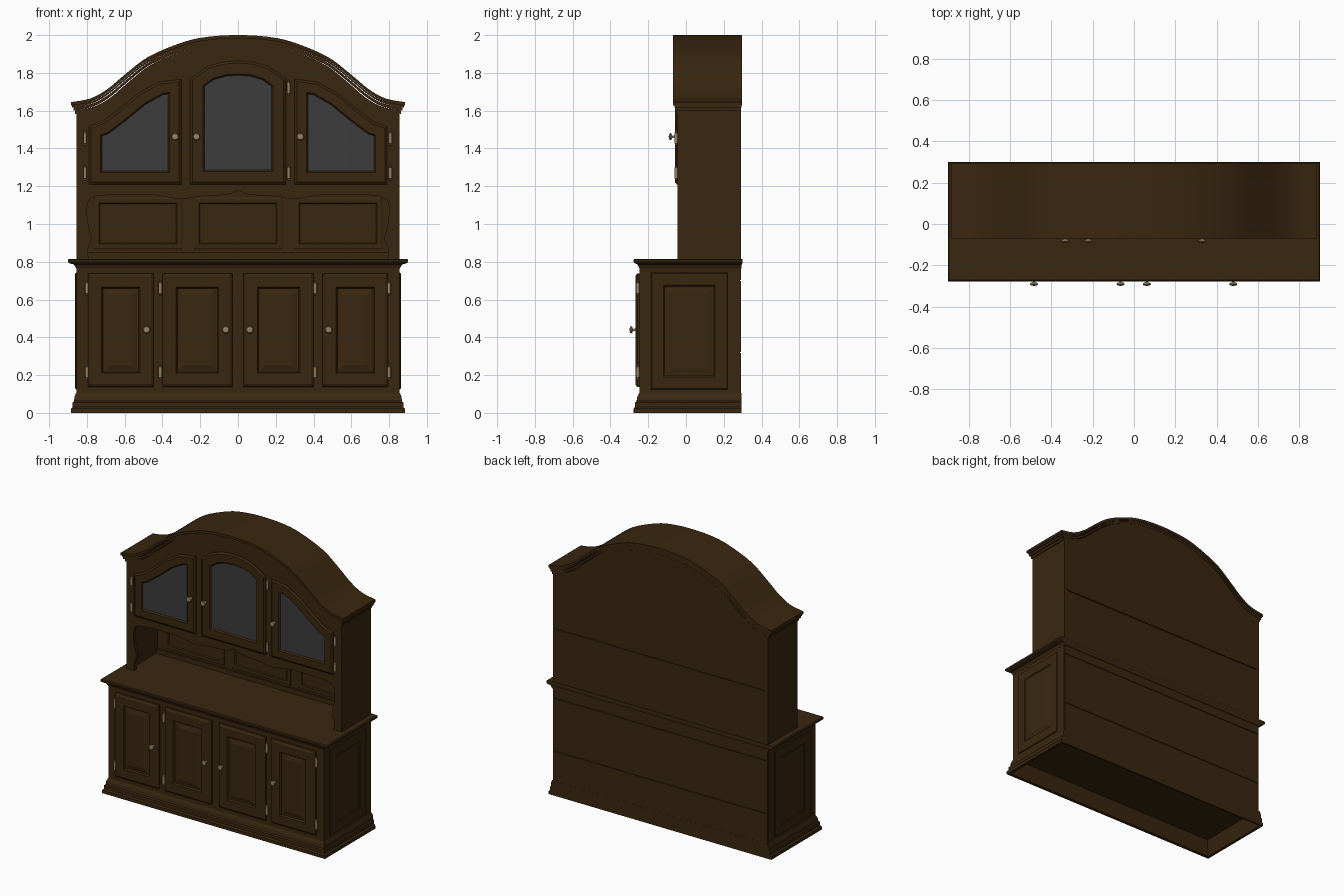
import bpy, bmesh, math
from mathutils import Vector

if "Cube" in bpy.data.objects:
    bpy.data.objects.remove(bpy.data.objects["Cube"])


def material(name, colour, rough):
    m = bpy.data.materials.new(name)
    m.use_nodes = True
    m.diffuse_color = (*colour, 1)
    bsdf = m.node_tree.nodes["Principled BSDF"]
    bsdf.inputs["Base Color"].default_value = (*colour, 1)
    bsdf.inputs["Roughness"].default_value = rough
    return m


WOOD = material("dark wood", (0.042, 0.020, 0.005), 0.6)
GLASS = material("grey glass", (0.045, 0.045, 0.045), 0.4)
BRASS = material("aged brass", (0.32, 0.23, 0.13), 0.5)
rounded = []


def finish(bm, name, mats, smooth_it=False):
    bm.normal_update()
    mesh = bpy.data.meshes.new(name)
    bm.to_mesh(mesh)
    bm.free()
    for m in mats:
        mesh.materials.append(m)
    ob = bpy.data.objects.new(name, mesh)
    bpy.context.collection.objects.link(ob)
    if smooth_it:
        rounded.append(ob)
    return ob


def prism(name, outline, y0, y1, steps=(), mats=(WOOD,), smooth_it=False):
    """Extrude an x-z outline from y0 (front) to y1, then inset the front by (width, raise) steps."""
    bm = bmesh.new()
    front = bm.faces.new([bm.verts.new((x, y0, z)) for x, z in outline])
    ext = bmesh.ops.extrude_face_region(bm, geom=[front], use_keep_orig=True)
    moved = [g for g in ext["geom"] if isinstance(g, bmesh.types.BMVert)]
    bmesh.ops.translate(bm, verts=moved, vec=(0, y1 - y0, 0))
    bmesh.ops.recalc_face_normals(bm, faces=bm.faces)
    bm.normal_update()
    front = next(f for f in bm.faces if all(abs(v.co.y - y0) < 1e-6 for v in f.verts))
    for width, lift in steps:
        bmesh.ops.inset_individual(bm, faces=[front], thickness=width, depth=lift,
                                   use_even_offset=True)
        bm.normal_update()
    front.material_index = len(mats) - 1
    return finish(bm, name, mats, smooth_it)


def rect(x0, x1, z0, z1):
    return [(x0, z0), (x1, z0), (x1, z1), (x0, z1)]


def loft(name, rings, caps=True):
    """Stack rectangles given as (half width, front y, back y, z)."""
    bm = bmesh.new()
    loops = [[bm.verts.new(p) for p in ((-w, f, z), (w, f, z), (w, b, z), (-w, b, z))]
             for w, f, b, z in rings]
    for a, b in zip(loops, loops[1:]):
        for i in range(4):
            j = (i + 1) % 4
            bm.faces.new((a[i], a[j], b[j], b[i]))
    if caps:
        bm.faces.new(loops[0][::-1])
        bm.faces.new(loops[-1])
    return finish(bm, name, [WOOD])


def lathe(name, profile, location, upright):
    """Spin an (r, d) profile round z, or round -y when not upright."""
    bm = bmesh.new()
    verts = [bm.verts.new((r, 0, d)) for r, d in profile]
    edges = [bm.edges.new(p) for p in zip(verts, verts[1:])]
    bmesh.ops.spin(bm, geom=verts + edges, cent=(0, 0, 0), axis=(0, 0, 1),
                   angle=math.tau, steps=14)
    bmesh.ops.remove_doubles(bm, verts=bm.verts, dist=1e-5)
    bmesh.ops.recalc_face_normals(bm, faces=bm.faces)
    ob = finish(bm, name, [BRASS], True)
    ob.location = location
    if not upright:
        ob.rotation_euler.x = math.pi / 2


def curve(pts, n=4):
    """Smooth curve through the points."""
    p = [Vector(q) for q in [pts[0], *pts, pts[-1]]]
    out = []
    for a, b, c, d in zip(p, p[1:], p[2:], p[3:]):
        for i in range(n):
            t = i / n
            out.append(tuple(0.5 * (2 * b + (c - a) * t + (2 * a - 5 * b + 4 * c - d) * t * t
                                    + (3 * b - a - 3 * c + d) * t ** 3)))
    return out + [pts[-1]]


def both(half):
    """Complete a centre-to-right half profile on the left."""
    return [(-x, z) for x, z in half[:0:-1]] + half


ARCH = curve(both([(0, 2.0), (0.15, 1.992), (0.283, 1.965), (0.47, 1.888), (0.6, 1.79),
                   (0.69, 1.715), (0.78, 1.665), (0.885, 1.645)]))


def arch(half_width, drop):
    return [(x * half_width / 0.885, z - drop) for x, z in ARCH]


# Plinth moulding, hollow underneath
loft("plinth", [(0.83, -0.22, 0.27, 0.1), (0.865, -0.255, 0.282, 0.0), (0.885, -0.278, 0.295, 0.0),
                (0.885, -0.278, 0.295, 0.022), (0.875, -0.27, 0.295, 0.032),
                (0.875, -0.27, 0.295, 0.055), (0.868, -0.262, 0.295, 0.062),
                (0.866, -0.258, 0.295, 0.085), (0.858, -0.248, 0.295, 0.105)], caps=False)
# Lower cabinet and counter
loft("lower_cabinet", [(0.856, -0.246, 0.285, 0.1), (0.856, -0.246, 0.285, 0.79)])
loft("counter", [(0.857, -0.247, 0.295, 0.765), (0.868, -0.256, 0.295, 0.785),
                 (0.892, -0.27, 0.299, 0.792), (0.9, -0.277, 0.3, 0.798),
                 (0.9, -0.277, 0.3, 0.81), (0.894, -0.272, 0.298, 0.816)])

# Lower doors and side panels
DOOR = [(0.004, 0.004), (0.01, 0.006), (0.058, 0), (0.007, -0.011), (0.008, 0), (0.028, 0.008)]
for s, side in ((-1, "right"), (1, "left")):
    for label, a, b in (("inner", 0.03, 0.4), ("outer", 0.447, 0.795)):
        prism(f"{side}_{label}_lower_door", rect(*sorted((s * a, s * b)), 0.138, 0.738),
              -0.258, -0.24, DOOR)
    panel = prism(f"{side}_side_panel", rect(*sorted((s * -0.185, s * 0.22)), 0.125, 0.742),
                  -0.001, 0.01, [(0.004, 0.005), (0.062, 0), (0.006, -0.0045), (0.008, 0), (0.025, 0.004)])
    panel.rotation_euler.z = s * math.pi / 2
    panel.location.x = s * 0.856

# Upper carcass: sides, cupboard floor, scalloped front
for s, side in ((-1, "right"), (1, "left")):
    prism(f"{side}_upper_side", rect(*sorted((s * 0.828, s * 0.855)), 0.812, 1.62), -0.043, 0.29)
prism("cupboard_floor", rect(-0.83, 0.83, 1.182, 1.2), -0.03, 0.285)
scallop = curve(both([(0, 1.175), (0.04, 1.16), (0.1, 1.152), (0.2, 1.146), (0.28, 1.133),
                      (0.34, 1.136), (0.45, 1.155), (0.6, 1.156), (0.73, 1.15), (0.785, 1.13),
                      (0.8, 1.08), (0.793, 1.0), (0.775, 0.92), (0.795, 0.87), (0.79, 0.812)]), 3)
prism("upper_front", arch(0.855, 0.05) + [(0.855, 0.812)] + scallop[::-1] + [(-0.855, 0.812)],
      -0.045, -0.02)

# Arched cornice in stepped bands
for i, (w, top, low, y) in enumerate([(0.885, 0, 0.018, -0.07), (0.88, 0.017, 0.028, -0.062),
                                      (0.872, 0.027, 0.044, -0.058), (0.862, 0.043, 0.062, -0.051)]):
    prism(f"cornice_band_{i + 1}", arch(w, top) + arch(w, low)[::-1], y, 0.296 - 0.002 * i,
          smooth_it=True)

# Back: inner sheet with boards laid over it
prism("back_sheet", arch(0.835, 0.05) + [(0.835, 0.1), (-0.835, 0.1)], 0.268, 0.284)
seams = [0.1, 0.32, 0.7, 0.8, 1.2]
for i, (low, high) in enumerate(zip(seams, seams[1:])):
    prism(f"back_board_{i + 1}", rect(-0.85, 0.85, low + 0.003, high - 0.003), 0.282, 0.291)
prism("back_board_top", arch(0.85, 0.05) + [(0.85, 1.203), (-0.85, 1.203)], 0.282, 0.291)

# Niche back panels
for i in (-1, 0, 1):
    prism(f"niche_panel_{i + 2}", rect(i * 0.53 - 0.235, i * 0.53 + 0.235, 0.865, 1.14), 0.262, 0.27,
          [(0.008, 0.004), (0.02, 0), (0.006, -0.006)])
prism("niche_rail", rect(-0.828, 0.828, 0.812, 0.85), 0.255, 0.27)

# Glazed upper doors
def glazed(name, outline, rail):
    prism(name, outline, -0.049, -0.03,
          [(0.004, 0.003), (0.008, 0.006), (rail, 0), (0.008, -0.01)], (WOOD, GLASS))
    # the glass is the last inset face


corner = [(0.3, 1.21), (0.79, 1.21), (0.79, 1.515), (0.72, 1.54), (0.64, 1.6),
          (0.53, 1.69), (0.42, 1.752), (0.3, 1.767)]
glazed("left_upper_door", corner, 0.05)
glazed("right_upper_door", [(-x, z) for x, z in corner], 0.05)
glazed("middle_upper_door", both([(0, 1.865), (0.08, 1.858), (0.16, 1.835), (0.254, 1.77),
                                  (0.254, 1.21)]), 0.057)

# Knobs and hinges
KNOB = [(0, -0.002), (0.01, 0), (0.006, 0.005), (0.005, 0.014), (0.016, 0.019), (0.02, 0.024),
        (0.016, 0.03), (0, 0.034)]
HINGE = [(0, -0.042), (0.006, -0.037), (0.004, -0.031), (0.009, -0.028), (0.009, 0.028),
         (0.004, 0.031), (0.006, 0.037), (0, 0.042)]
for x in (-0.484, -0.065, 0.062, 0.48):
    lathe("lower_knob", KNOB, (x, -0.266, 0.44), False)
for x in (-0.333, -0.22, 0.33):
    lathe("upper_knob", KNOB, (x, -0.058, 1.462), False)
for x in (-0.8, -0.412, 0.408, 0.8):
    for z in (0.215, 0.66):
        lathe("lower_hinge", HINGE, (x, -0.256, z), True)
for x, top in ((-0.81, 1.455), (0.268, 1.72), (0.806, 1.455)):
    for z in (1.27, top):
        lathe("upper_hinge", HINGE, (x, -0.052, z), True)

# Smooth shading on the curved parts
bpy.ops.object.select_all(action="DESELECT")
for ob in rounded:
    ob.select_set(True)
bpy.context.view_layer.objects.active = rounded[0]
bpy.ops.object.shade_smooth_by_angle(angle=math.radians(35))
